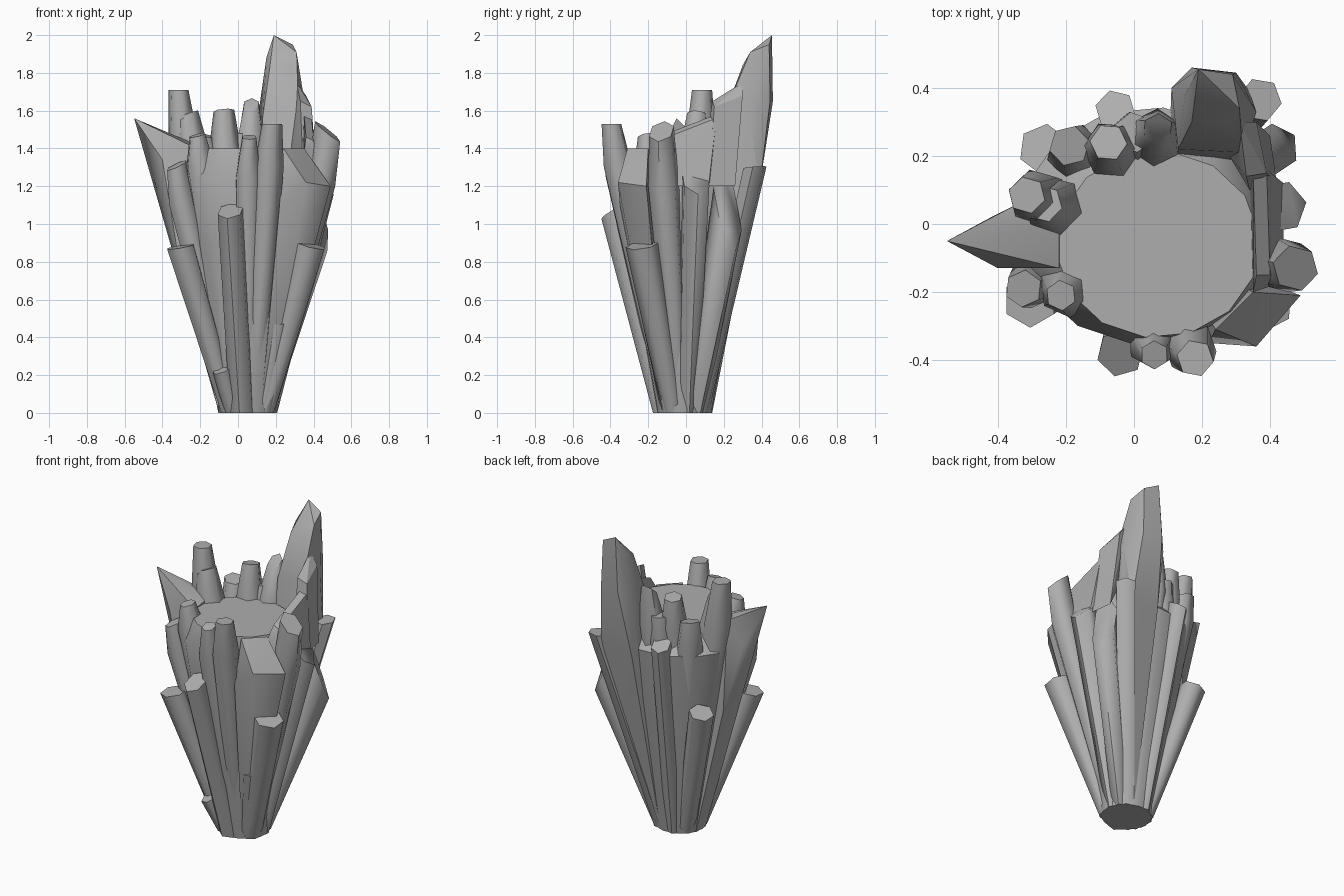
import bpy, bmesh, math
from mathutils import Vector

if "Cube" in bpy.data.objects:
    bpy.data.objects.remove(bpy.data.objects["Cube"])

stone = bpy.data.materials.new("grey stone")
stone.use_nodes = True
GREY = (0.42, 0.42, 0.42, 1)
stone.diffuse_color = GREY
stone.node_tree.nodes["Principled BSDF"].inputs["Base Color"].default_value = GREY


def finish(name, bm, angle):
    bmesh.ops.recalc_face_normals(bm, faces=bm.faces)
    mesh = bpy.data.meshes.new(name)
    bm.to_mesh(mesh)
    bm.free()
    mesh.materials.append(stone)
    ob = bpy.data.objects.new(name, mesh)
    bpy.context.collection.objects.link(ob)
    bpy.ops.object.select_all(action="DESELECT")
    ob.select_set(True)
    bpy.context.view_layer.objects.active = ob
    bpy.ops.object.shade_smooth_by_angle(angle=math.radians(angle))


def loft(name, rings, angle):
    """Skin equal-length rings of points and close both ends."""
    bm = bmesh.new()
    loops = [[bm.verts.new(p) for p in ring] for ring in rings]
    n = len(loops[0])
    for a, b in zip(loops, loops[1:]):
        for i in range(n):
            j = (i + 1) % n
            bm.faces.new((a[i], a[j], b[j], b[i]))
    bm.faces.new(loops[0][::-1])
    bm.faces.new(loops[-1])
    finish(name, bm, angle)


def ring(centre, rx, ry, sides, turn=0, tilt=0, out=0):
    """Polygon ring; tilt raises the side facing away from the middle."""
    points = []
    for i in range(sides):
        a = turn + 2 * math.pi * i / sides
        rise = tilt * rx * math.cos(a - out)
        points.append(Vector(centre) + Vector((rx * math.cos(a), ry * math.sin(a), rise)))
    return points


def column(name, x, y, z, r, tilt=0, foot=0.055):
    """Straight outer crystal fanning out from the foot of the cluster."""
    out = math.atan2(y + 0.02, x - 0.05)
    base = (0.05 + 0.105 * math.cos(out), -0.01 + 0.1 * math.sin(out), 0)
    loft(name, [ring(base, foot, foot, 6, out),
                ring((x, y, z), r, r, 6, out, tilt, out)], 61)


def tooth(name, x, y, z, r, tilt=0, knee=1.3, knee_r=0.085):
    """Rim crystal that swells out of the core and then stands upright."""
    out = math.atan2(y + 0.02, x - 0.05)
    base = (0.05 + 0.08 * math.cos(out), -0.01 + 0.075 * math.sin(out), 0)
    loft(name, [ring(base, 0.05, 0.05, 6, out),
                ring((x * 0.91, y * 0.91, knee), knee_r, knee_r, 6, out),
                ring((x, y, z), r, r, 6, out, tilt, out)], 61)


def hull(name, points):
    bm = bmesh.new()
    for p in points:
        bm.verts.new(p)
    bmesh.ops.convex_hull(bm, input=bm.verts)
    loose = [v for v in bm.verts if not v.link_faces]
    bmesh.ops.delete(bm, geom=loose, context="VERTS")
    finish(name, bm, 30)


# Tapered core with a flat top
core = []
for z, x, y, rx, ry in ((0, .05, -.01, .155, .145), (.9, .045, -.01, .325, .305),
                        (1.25, .04, -.005, .38, .35), (1.4, .07, -.06, .3, .275)):
    core.append(ring((x, y, z), rx, ry, 14, .1))
loft("core", core, 35)

# Rim crystals
tooth("left_chimney", -.315, .085, 1.71, .055, 0, 1.42, .085)
tooth("left_chimney_shoulder", -.265, .06, 1.58, .055, -.4, 1.4, .09)
tooth("back_left_stub", -.19, .23, 1.47, .06, .2)
tooth("back_tooth", -.075, .24, 1.6, .055, -.2, 1.4, .085)
tooth("back_spike", .07, .28, 1.63, .045, .8, 1.4, .085)
tooth("back_rim_stub", 0, .27, 1.48, .06)
tooth("right_tooth", .475, -.13, 1.49, .068, -.8, 1.2)
tooth("front_right_tooth", .18, -.395, 1.53, .055, 0, 1.3, .08)
tooth("front_tooth", .06, -.385, 1.46, .042, -.3, 1.25, .075)
tooth("front_left_tooth", -.215, -.21, 1.47, .045, -.3, 1.3)
tooth("front_left_outer_tooth", -.325, -.19, 1.31, .055, -.5, 1.1, .075)

# Outer crystals ending below the rim
column("back_left_column", -.265, .22, .89, .075, -.3)
column("back_column", -.055, .335, 1.32, .06, -.5)
column("back_right_column", .37, .365, 1.3, .065, .1)
column("right_back_column", .41, .22, 1.08, .075, -3)
column("right_column", .43, .05, 1.25, .078, -1.2)
column("front_right_column", .38, -.23, .89, .09, -.3, .06)
column("front_left_column", -.305, -.225, .88, .08, -.2)
column("front_column", -.04, -.38, 1.07, .07, -.6, .07)
column("front_low_shard", .215, -.165, .47, .065)
column("left_low_shard", -.085, -.17, .23, .05, -.5)

# Swept spike on the left
hull("left_spike", [(-.55, -.05, 1.56), (-.34, .06, 1.45), (-.4, -.13, 1.34),
                    (-.22, 0, 1.42), (-.22, -.13, 1.4), (-.42, .02, 1.28),
                    (-.32, -.1, .85), (-.31, .06, .85), (-.1, -.06, 0),
                    (-.1, .04, 0)])

# Sloping facet beside the front right corner
hull("front_right_panel", [(.36, -.36, 1.22), (.49, -.21, 1.2), (.41, -.18, .92),
                           (.35, -.2, 1.4), (.24, -.31, 1.4), (.22, -.35, 1.1),
                           (.28, -.24, .7), (.17, -.1, 0), (.12, -.13, 0)])

# Main tower, cut to a slanted point
hull("tower", [(.19, .455, 2), (.29, .44, 1.95), (.31, .34, 1.91), (.28, .3, 1.84),
               (.17, .3, 1.84), (.15, .38, 1.88), (.11, .4, 1.6), (.17, .46, 1.65),
               (.3, .445, 1.65), (.36, .33, 1.6), (.32, .21, 1.6), (.13, .22, 1.56),
               (.13, .37, 1.2), (.34, .39, 1.2), (.1, .12, 0), (.15, .09, 0)])

# Stepped ridge running from the tower along the right rim
hull("ridge_upper", [(.31, .3, 1.75), (.36, .3, 1.68), (.33, .14, 1.65), (.39, .15, 1.62),
                     (.28, .2, 1.4), (.4, .26, 1.2), (.42, .12, 1.2), (.34, .1, 1.4)])
hull("ridge_lower", [(.35, .16, 1.58), (.39, .16, 1.56), (.36, .07, 1.49), (.39, .07, 1.48),
                     (.36, -.15, 1.46), (.4, -.15, 1.44), (.35, -.2, 1.38), (.34, .15, 1.36),
                     (.44, .12, 1.2), (.44, -.17, 1.2)])
